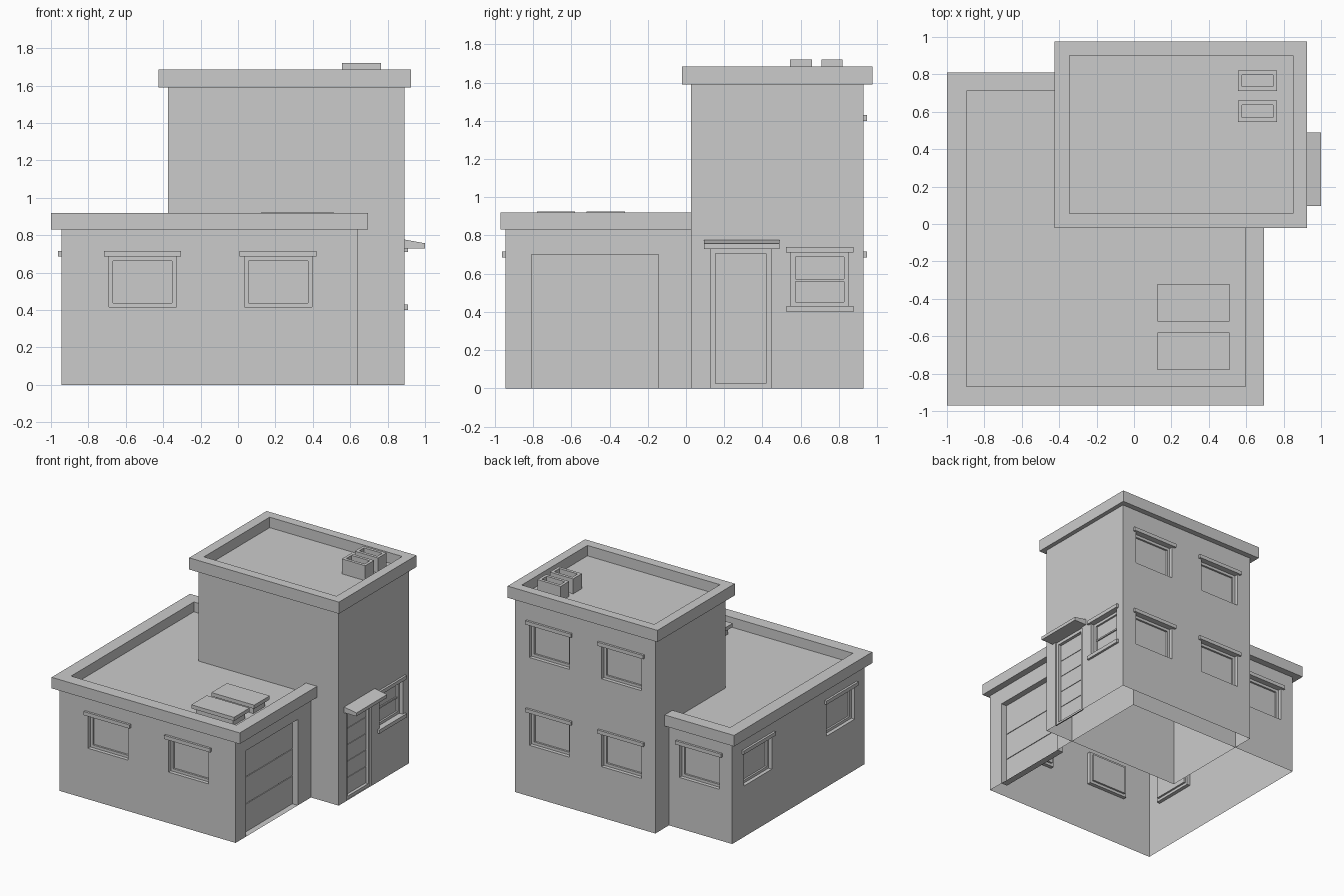
import bpy, bmesh
from mathutils import Vector

if "Cube" in bpy.data.objects:
    bpy.data.objects.remove(bpy.data.objects["Cube"])

Z = Vector((0, 0, 1))
DIRS = {"front": Vector((1, 0, 0)), "right": Vector((0, 1, 0)),
        "back": Vector((-1, 0, 0)), "left": Vector((0, -1, 0))}


def finish(name, bm):
    bmesh.ops.remove_doubles(bm, verts=bm.verts, dist=1e-5)
    me = bpy.data.meshes.new(name)
    bm.to_mesh(me)
    bm.free()
    ob = bpy.data.objects.new(name, me)
    bpy.context.collection.objects.link(ob)
    return ob


def loft(bm, loops, cap=True):
    """Skin a chain of equal-length loops and close the last one."""
    rows = [[bm.verts.new(p) for p in lp] for lp in loops]
    for a, b in zip(rows, rows[1:]):
        n = len(a)
        for i in range(n):
            j = (i + 1) % n
            bm.faces.new((a[i], a[j], b[j], b[i]))
    if cap:
        bm.faces.new(rows[-1])


def rect(x0, x1, y0, y1, z):
    return [(x0, y0, z), (x1, y0, z), (x1, y1, z), (x0, y1, z)]


def box(name, x0, x1, y0, y1, z0, z1):
    bm = bmesh.new()
    loft(bm, [rect(x0, x1, y0, y1, z0), rect(x0, x1, y0, y1, z1)])
    bm.faces.new([bm.verts.new(p) for p in reversed(rect(x0, x1, y0, y1, z0))])
    return finish(name, bm)


class Side:
    """One wall plane: u runs along the wall, d goes into it."""
    def __init__(self, facing, off):
        self.u = DIRS[facing]
        self.n = self.u.cross(Z)
        self.off = off
        self.sign = 1 if facing in ("front", "right") else -1

    def at(self, u, z, d=0.0):
        return self.u * u + self.n * (self.off - d) + Z * z

    def rect(self, r, d=0.0, inset=0.0):
        u0, u1, z0, z1 = r
        return [self.at(u, z, d) for u, z in
                ((u0 + inset, z0 + inset), (u1 - inset, z0 + inset),
                 (u1 - inset, z1 - inset), (u0 + inset, z1 - inset))]

    def slab(self, name, r, d_in, d_out):
        bm = bmesh.new()
        loft(bm, [self.rect(r, d_in), self.rect(r, d_out)])
        bm.faces.new([bm.verts.new(p) for p in reversed(self.rect(r, d_in))])
        return finish(name, bm)

    def wall(self, bm, u0, u1, h, holes):
        us = sorted({u0, u1, *[v for r in holes for v in r[:2]]})
        zs = sorted({0.0, h, *[v for r in holes for v in r[2:]]})
        for a, b in zip(us, us[1:]):
            for c, e in zip(zs, zs[1:]):
                mu, mz = (a + b) / 2, (c + e) / 2
                if not any(r[0] < mu < r[1] and r[2] < mz < r[3] for r in holes):
                    bm.faces.new([bm.verts.new(p) for p in self.rect((a, b, c, e))])

    def window_rect(self, c, z0=0.415, w=0.36, h=0.27):
        c *= self.sign
        return (c - w / 2, c + w / 2, z0, z0 + h)

    def window(self, name, r):
        bm = bmesh.new()
        loft(bm, [self.rect(r), self.rect(r, 0.03), self.rect(r, 0.03, 0.022),
                  self.rect(r, 0.045, 0.022)])
        finish(name, bm)
        self.slab(name + "_lintel", (r[0] - 0.026, r[1] + 0.026, r[3], r[3] + 0.03), 0, -0.018)


def block(name, x0, x1, y0, y1, h, rim, inner, deck, top, holes):
    """Hollow walls with openings, overhanging parapet and sunken roof."""
    sides = {"front": Side("front", -y0), "right": Side("right", x1),
             "back": Side("back", y1), "left": Side("left", -x0)}
    spans = {"front": (x0, x1), "right": (y0, y1), "back": (-x1, -x0), "left": (-y1, -y0)}
    bm = bmesh.new()
    for k, s in sides.items():
        rs = []
        for i, c in enumerate(holes.get(k, [])):
            if len(c) == 2:
                r = s.window_rect(*c)
                s.window(f"{name}_{k}_window_{i}", r)
            else:
                r = c
            rs.append(r)
        s.wall(bm, *spans[k], h, rs)
    finish(name + "_walls", bm)
    bm = bmesh.new()
    loft(bm, [rect(x0, x1, y0, y1, h), rect(*rim, h), rect(*rim, top),
              rect(*inner, top), rect(*inner, deck)])
    finish(name + "_roof", bm)
    return sides


GARAGE = (-0.81, -0.145, 0.0, 0.70)
DOOR = (0.13, 0.445, 0.0, 0.73)
SIDE_WIN = (0.55, 0.85, 0.43, 0.71)
LOW, UP = 0.415, 1.13

# Main masses
low = block("garage_block", -0.945, 0.64, -0.945, 0.755, 0.83,
            (-1.0, 0.695, -0.97, 0.81), (-0.895, 0.595, -0.87, 0.71), 0.84, 0.92,
            {"front": [(-0.51, LOW), (0.215, LOW)], "left": [(0.425, LOW), (-0.64, LOW)],
             "back": [(-0.65, LOW)], "right": [GARAGE]})
tower = block("tower", -0.375, 0.89, 0.025, 0.93, 1.59,
              (-0.425, 0.925, -0.022, 0.975), (-0.345, 0.85, 0.055, 0.90), 1.60, 1.685,
              {"back": [(x, z) for z in (LOW, UP) for x in (0.58, -0.07)],
               "right": [DOOR, SIDE_WIN]})

# Garage door: recess with three panels
s = low["right"]
bm = bmesh.new()
loft(bm, [s.rect(GARAGE), s.rect(GARAGE, 0.055)])
finish("garage_recess", bm)
for i, (a, b) in enumerate(((0.0, 0.225), (0.23, 0.445), (0.45, 0.70))):
    s.slab(f"garage_panel_{i}", (-0.81, -0.145, a, b), 0.055, 0.049)

# Entrance door: frame, five panels, sloped canopy
s = tower["right"]
bm = bmesh.new()
loft(bm, [s.rect(DOOR), s.rect(DOOR, 0.01), s.rect(DOOR, 0.01, 0.025), s.rect(DOOR, 0.035, 0.025)])
finish("door_frame", bm)
for i in range(5):
    z = 0.03 + i * 0.134
    s.slab(f"door_panel_{i}", (0.157, 0.418, z, z + 0.13), 0.035, 0.03)
bm = bmesh.new()
profile = [(0.89, 0.73), (1.0, 0.73), (1.0, 0.757), (0.89, 0.777)]
loft(bm, [[(x, y, z) for x, z in profile] for y in (0.49, 0.095)])
bm.faces.new([bm.verts.new((x, 0.49, z)) for x, z in reversed(profile)])
finish("door_canopy", bm)

# Side window with sill and crossbar
s.window("side_window", SIDE_WIN)
s.slab("side_window_sill", (0.525, 0.877, 0.40, 0.43), 0, -0.018)
s.slab("side_window_bar", (0.572, 0.828, 0.56, 0.572), 0.045, 0.035)

# Skylights on the low roof
for i, y in enumerate((-0.78, -0.52)):
    box(f"skylight_base_{i}", 0.15, 0.485, y + 0.025, y + 0.175, 0.84, 0.895)
    box(f"skylight_lid_{i}", 0.125, 0.51, y, y + 0.2, 0.895, 0.925)

# Open-topped vents on the tower roof
for i, (y0, y1) in enumerate(((0.545, 0.66), (0.71, 0.82))):
    bm = bmesh.new()
    o, n = (0.555, 0.765, y0, y1), (0.578, 0.742, y0 + 0.024, y1 - 0.024)
    loft(bm, [rect(*o, 1.60), rect(*o, 1.722), rect(*n, 1.722), rect(*n, 1.66)])
    finish(f"roof_vent_{i}", bm)
